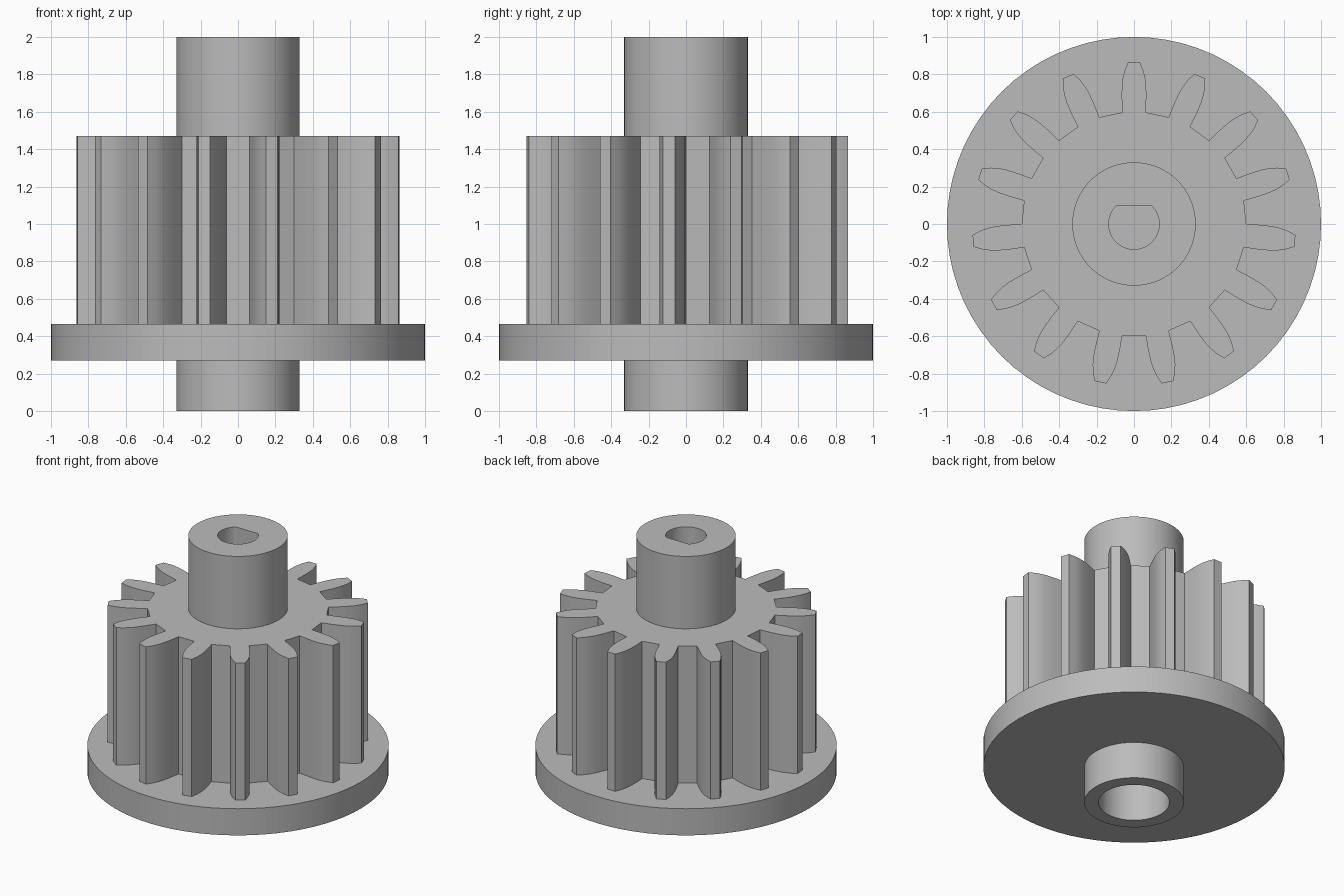
import bpy
import bmesh
from math import sin, cos, pi, radians

if "Cube" in bpy.data.objects:
    bpy.data.objects.remove(bpy.data.objects["Cube"], do_unlink=True)

SEGMENTS = 72
TEETH = 15

grey = bpy.data.materials.new("plain grey")
grey.use_nodes = True
colour = (0.5, 0.5, 0.5, 1)
grey.diffuse_color = colour
grey.node_tree.nodes["Principled BSDF"].inputs["Base Color"].default_value = colour


def circle(radius, flat=None):
    """Circle outline; flat cuts it off at that y, giving a D shape."""
    pts = []
    for i in range(SEGMENTS):
        a = 2 * pi * i / SEGMENTS
        y = radius * sin(a)
        pts.append((radius * cos(a), y if flat is None else min(y, flat)))
    return pts


def gear_outline():
    """Half-tooth flank (half width, radius), mirrored and repeated."""
    flank = [(0.063, 0.597), (0.066, 0.68), (0.065, 0.74),
             (0.060, 0.78), (0.050, 0.82), (0.032, 0.865)]
    tooth = flank + [(-x, y) for x, y in reversed(flank)]
    pts = []
    for i in range(TEETH):
        a = 2 * pi * i / TEETH
        pts += [(x * cos(a) - y * sin(a), x * sin(a) + y * cos(a)) for x, y in tooth]
    return pts


def loft(name, rings, closed=False):
    """Join (outline, z) rings; close into a loop or cap both ends."""
    bm = bmesh.new()
    loops = [[bm.verts.new((x, y, z)) for x, y in outline] for outline, z in rings]
    pairs = list(zip(loops, loops[1:]))
    if closed:
        pairs.append((loops[-1], loops[0]))
    else:
        bm.faces.new(loops[0])
        bm.faces.new(loops[-1])
    for low, high in pairs:
        n = len(low)
        for i in range(n):
            j = (i + 1) % n
            bm.faces.new((low[i], low[j], high[j], high[i]))
    bmesh.ops.recalc_face_normals(bm, faces=bm.faces[:])
    mesh = bpy.data.meshes.new(name)
    bm.to_mesh(mesh)
    bm.free()
    mesh.materials.append(grey)
    obj = bpy.data.objects.new(name, mesh)
    bpy.context.collection.objects.link(obj)
    bpy.ops.object.select_all(action="DESELECT")
    obj.select_set(True)
    bpy.context.view_layer.objects.active = obj
    bpy.ops.object.shade_smooth_by_angle(angle=radians(30))
    return obj


# Hub with a round socket below and a D-shaped socket above
hub, socket, d_socket = circle(0.33), circle(0.235), circle(0.135, 0.10)
loft("hub", [(socket, 0.46), (socket, 0), (hub, 0),
             (hub, 2), (d_socket, 2), (d_socket, 1.48)])

# Flange ring around the hub
rim = circle(1.0)
loft("flange", [(hub, 0.27), (rim, 0.27), (rim, 0.465), (hub, 0.465)], closed=True)

# Toothed gear standing on the flange
teeth = gear_outline()
loft("gear", [(teeth, 0.465), (teeth, 1.47)])
